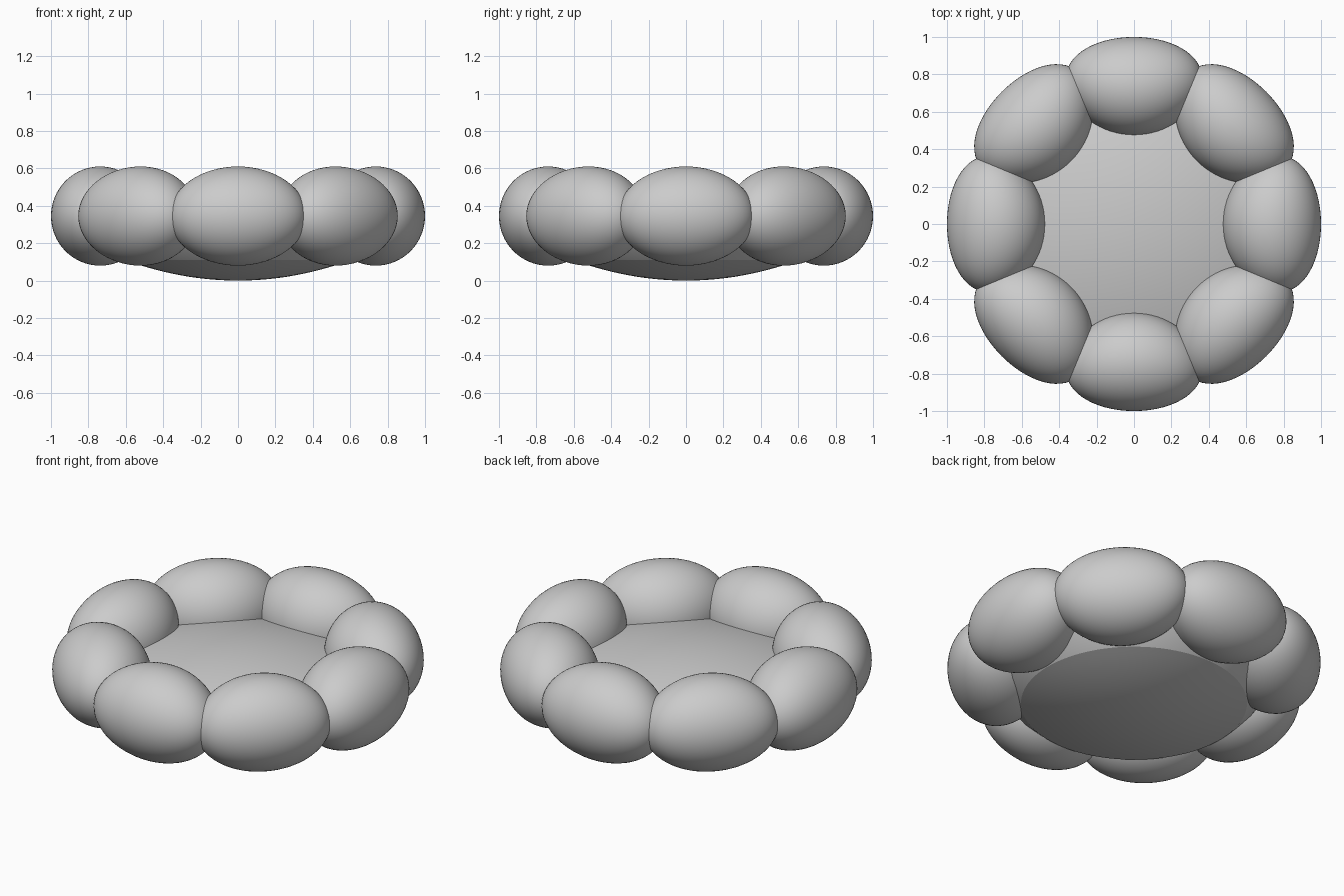
import bpy, bmesh, math

if "Cube" in bpy.data.objects:
    bpy.data.objects.remove(bpy.data.objects["Cube"])

COUNT = 8
RING_R, RADIAL, HEIGHT = 0.737, 0.263, 0.265
MID_Z = 0.345


def finish(name, bm, angle):
    bmesh.ops.recalc_face_normals(bm, faces=bm.faces)
    mesh = bpy.data.meshes.new(name)
    bm.to_mesh(mesh)
    bm.free()
    obj = bpy.data.objects.new(name, mesh)
    bpy.context.collection.objects.link(obj)
    bpy.ops.object.select_all(action='DESELECT')
    obj.select_set(True)
    bpy.context.view_layer.objects.active = obj
    bpy.ops.object.shade_smooth_by_angle(angle=math.radians(angle))
    return obj


# Ring of plump petals, slightly wider on the outside
def petal(i):
    bm = bmesh.new()
    bmesh.ops.create_uvsphere(bm, u_segments=64, v_segments=32, radius=1)
    a = i * 2 * math.pi / COUNT
    for v in bm.verts:
        d = v.co.x * RADIAL
        t = v.co.y * (0.365 + 0.172 * d)
        r = RING_R + d
        v.co = (r * math.cos(a) - t * math.sin(a),
                r * math.sin(a) + t * math.cos(a),
                MID_Z + v.co.z * HEIGHT)
    finish(f"petal_{i + 1}", bm, 60)


for i in range(COUNT):
    petal(i)

# Central cushion: domed underside, flared side, gently domed top
STEPS = 14
profile = [(0.605 * k / STEPS, 0.11 * (k / STEPS) ** 2) for k in range(STEPS + 1)]
profile += [(0.67, 0.17), (0.72, 0.24), (0.73, 0.30)]
profile += [(0.73 * k / STEPS, 0.44 - 0.14 * (k / STEPS) ** 2)
            for k in range(STEPS - 1, -1, -1)]
bm = bmesh.new()
verts = [bm.verts.new((r, 0, z)) for r, z in profile]
edges = [bm.edges.new(p) for p in zip(verts, verts[1:])]
bmesh.ops.spin(bm, geom=verts + edges, cent=(0, 0, 0), axis=(0, 0, 1),
               angle=2 * math.pi, steps=96, use_duplicate=False)
bmesh.ops.remove_doubles(bm, verts=bm.verts, dist=1e-4)
finish("center_cushion", bm, 22)
